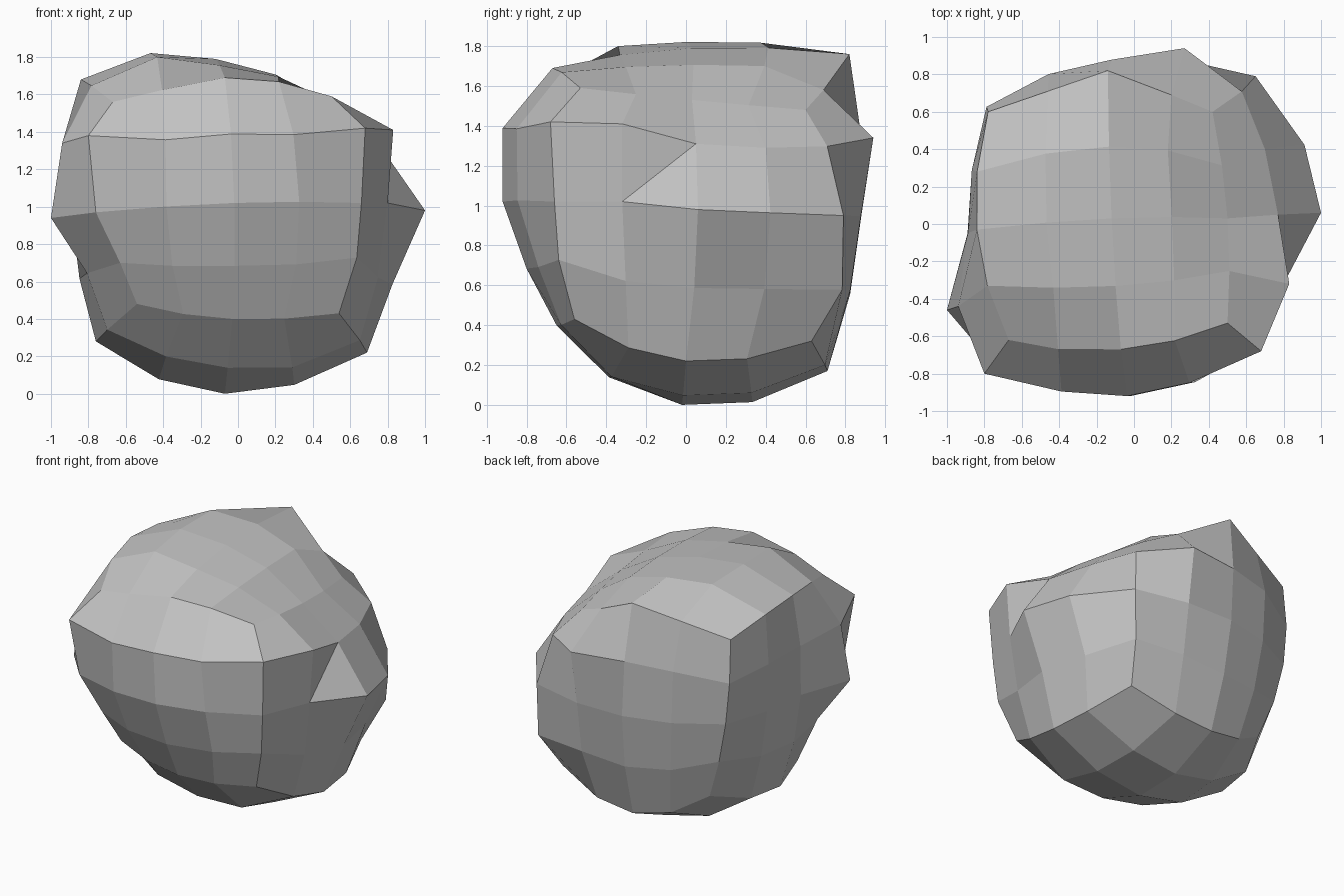
import bpy, bmesh
from mathutils import Vector

if "Cube" in bpy.data.objects:
    bpy.data.objects.remove(bpy.data.objects["Cube"])

# Control points of a 3x3x3 cage: keys are the cube direction (x, y, z)
CAGE = {
    "---": (-.54, -.57, .48), "+--": (.54, -.56, .43), "-+-": (-.59, .57, .38), "++-": (.55, .63, .32),
    "--+": (-.67, -.62, 1.56), "+-+": (.50, -.53, 1.59), "-++": (-.78, .60, 1.58), "+++": (.42, .60, 1.48),
    "0--": (-.03, -.65, .40), "0+-": (-.07, .71, .17), "-0-": (-.76, 0, .28), "+0-": (.69, 0, .22),
    "0-+": (-.07, -.67, 1.69), "0++": (-.14, .82, 1.76), "-0+": (-.84, -.03, 1.68), "+0+": (.50, .03, 1.53),
    "--0": (-.76, -.74, .97), "+-0": (.66, -.66, 1.02), "-+0": (-.76, .63, .97), "++0": (.65, .79, .95),
    "0-0": (-.02, -.92, 1.02), "0+0": (-.10, .88, .95), "-00": (-.89, -.05, .96),
    "+00": (1.0, .06, .98), "00+": (-.12, .03, 1.79), "00-": (-.07, -.02, 0),
}

# Chipped points that break the smooth shape (grid position -> place)
CHIPS = {
    (2, -1, 1): (.83, -.32, 1.41), (2, -1, 0): (.80, -.32, 1.02), (2, 0, 1): (.77, .05, 1.31),
    (2, 1, 1): (.70, .40, 1.29), (2, -2, 1): (.68, -.68, 1.42), (1, 2, 1): (.27, .94, 1.34),
    (1, 2, 2): (.20, .69, 1.58), (-1, 2, 2): (-.46, .71, 1.67), (-2, -1, 0): (-1.0, -.46, .94),
    (-2, -1, 1): (-.94, -.44, 1.34), (-2, -2, 1): (-.80, -.80, 1.38), (-2, -2, -1): (-.63, -.66, .70),
}


def weight(sign, t):
    """Quadratic blend between the -, 0 and + cage points."""
    return {"-": t * (t - 1) / 2, "0": 1 - t * t, "+": t * (t + 1) / 2}[sign]


def place(grid):
    if grid in CHIPS:
        return Vector(CHIPS[grid])
    p = Vector()
    for key, point in CAGE.items():
        w = 1.0
        for sign, g in zip(key, grid):
            w *= weight(sign, g / 2)
        p += w * Vector(point)
    i, j, k = grid
    # undercut low on the right and front
    if k == -1 and i == 2 and abs(j) < 2:
        p += Vector((-.12, 0, -.04))
    if k == -1 and j == -2 and abs(i) < 2:
        p += Vector((0, .05, -.02))
    # brow along the top of the front
    if k == 1 and j == -2 and abs(i) < 2:
        p += Vector((0, -.06, .04))
    # crest along the left of the top, with a dip in front of it
    if k == 2 and i == -1 and abs(j) < 2:
        p.z += .04 if j >= 0 else .06
    if k == 2 and i == -1 and j == -2:
        p += Vector((-.04, 0, -.03))
    # fuller front of the underside
    if k == -2 and j == -1 and abs(i) < 2:
        p += Vector((0, -.04, -.02 if i > 0 else .01))
    # sharper back right edge
    if i == 2 and j == 2 and abs(k) == 1:
        p += Vector((0, -.03 * k, .07 * k))
    return p


# Boulder: cube with 4x4 quads per side, bent to the cage
bm = bmesh.new()
bmesh.ops.create_cube(bm, size=4)
bmesh.ops.subdivide_edges(bm, edges=bm.edges[:], cuts=3, use_grid_fill=True)
grid_verts = {}
for v in bm.verts:
    grid = tuple(round(c) for c in v.co)
    grid_verts[grid] = v
    v.co = place(grid)

# Hollow crease beside the right hand point
bmesh.ops.connect_verts(bm, verts=[grid_verts[2, -1, 0], grid_verts[2, 0, 1]])
bmesh.ops.recalc_face_normals(bm, faces=bm.faces[:])

mesh = bpy.data.meshes.new("boulder")
bm.to_mesh(mesh)
bm.free()
stone = bpy.data.materials.new("stone grey")
stone.diffuse_color = (0.55, 0.55, 0.55, 1)
stone.use_nodes = True
stone.node_tree.nodes["Principled BSDF"].inputs["Base Color"].default_value = stone.diffuse_color
mesh.materials.append(stone)
boulder = bpy.data.objects.new("boulder", mesh)
bpy.context.collection.objects.link(boulder)
